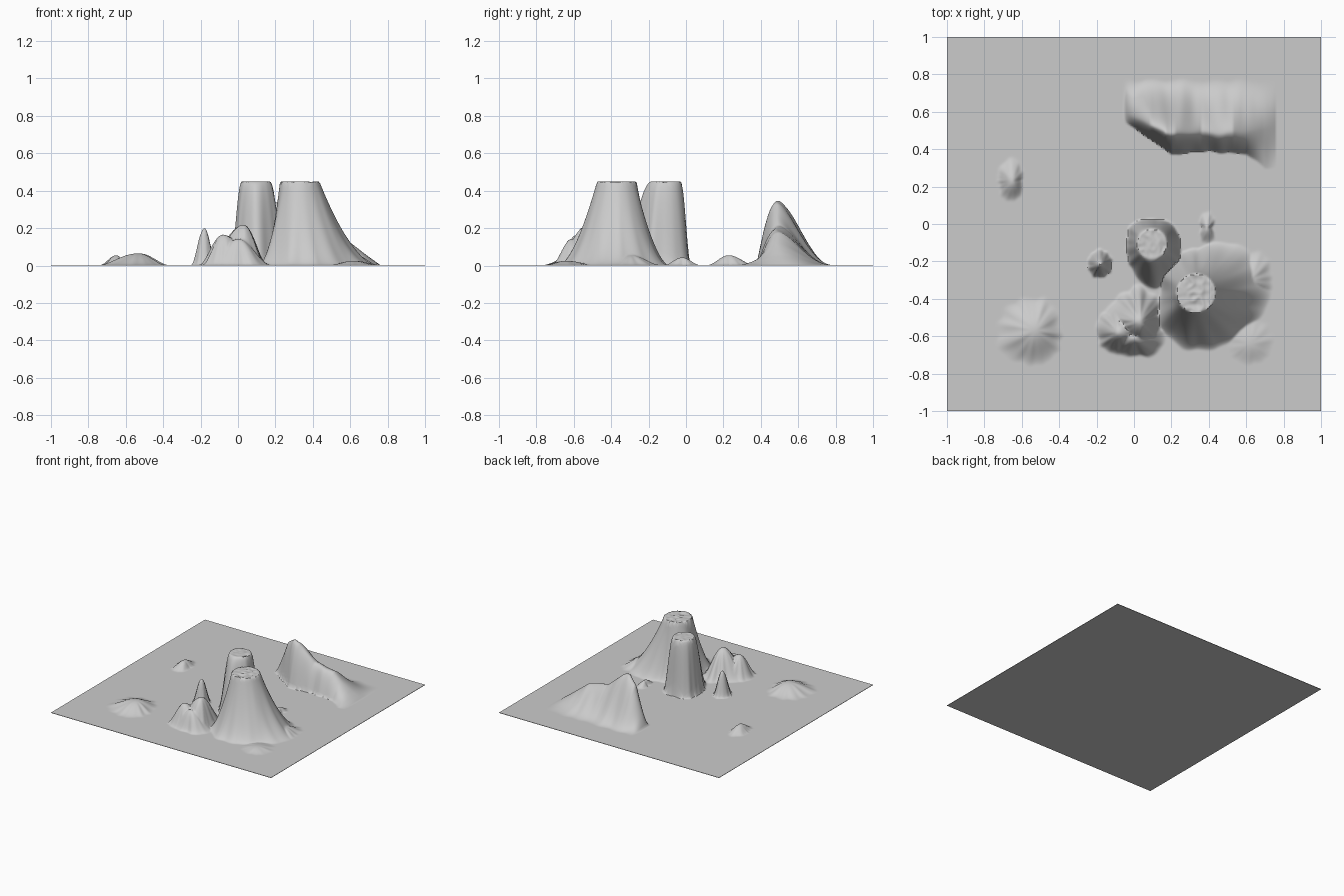
import bpy, bmesh, math
from mathutils import Vector, noise

if "Cube" in bpy.data.objects:
    bpy.data.objects.remove(bpy.data.objects["Cube"])

N = 250          # grid cells per side
GROUND = 0.003   # ground level above the flat underside
TOP = 0.447      # mesas are cut off at this height


# Slope rules: t = 0 at the top edge, 1 at the foot
def mound(t):
    return (1 - t * t) ** 2


def flared(t):
    return (1 - t) ** 1.6


def steep(t):
    return .5 + .5 * math.cos(math.pi * t ** 1.1)


def concave(t):
    return .5 + .5 * math.cos(math.pi * t ** .85)


def bluff(t):
    return (1 - t * t) ** 1.2


def lookup(pts, x):
    """Linear interpolation through (x, value) points."""
    for (x0, v0), (x1, v1) in zip(pts, pts[1:]):
        if x <= x1:
            return v0 + (v1 - v0) * max(0, x - x0) / (x1 - x0)
    return pts[-1][1]


def around(radii, a):
    """Radius at angle a; radii are evenly spaced from east, counter-clockwise."""
    f = (a / math.tau % 1) * len(radii)
    i = int(f) % len(radii)
    u = f - int(f)
    u = u * u * (3 - 2 * u)
    return radii[i] * (1 - u) + radii[(i + 1) % len(radii)] * u


def hill(x, y, cx, cy, h, foot, slope=mound, top=0, flute=.15):
    """Height of one hill; gullies run down it by noise over the angle."""
    dx, dy = x - cx, y - cy
    r = math.hypot(dx, dy)
    if r > .5:
        return 0
    a = math.atan2(dy, dx)
    g = noise.noise(Vector((math.cos(a) * 3 + cx * 9, math.sin(a) * 3 + cy * 9, r * 3)))
    t = (r - top) / (around(foot, a) - top)
    if t <= 0:   # worn mesa top
        return h - .012 * abs(noise.noise(Vector((x * 22, y * 22, 1))))
    return h * slope(min(1, t * (1 + flute * g)))


def mesas(x, y):
    small = hill(x, y, .095, -.105, TOP, (.155, .15, .13, .15, .13, .16, .24, .20), steep, .075)
    large = hill(x, y, .33, -.37, TOP, (.40, .35, .24, .23, .19, .27, .31, .33), flared, .105, .12)
    return max(small, large)


# Low hills: x, y, height, foot radius to east, north, west, south
MOUNDS = [
    (.03, -.52, .215, .12, .19, .19, .19),    # twin peaks by the large mesa
    (-.08, -.58, .162, .18, .16, .125, .12),
    (.0, -.61, .14, .17, .12, .15, .10),
    (-.18, -.215, .197, .065, .08, .07, .075),  # lone spire
    (-.53, -.57, .062, .15, .19, .22, .19),   # low mounds
    (-.65, .23, .052, .055, .12, .08, .11),
    (.62, -.30, .055, .13, .16, .2, .14),
    (.62, -.64, .022, .13, .15, .13, .12),
    (.39, -.02, .04, .03, .09, .03, .09),
]

# Long ridge at the back, described along x
CREST_Z = [(-.05, 0), (.09, .29), (.17, .345), (.22, .33), (.36, .21), (.53, .175), (.69, .05), (.76, 0)]
CREST_Y = [(-.05, .60), (.17, .49), (.6, .49), (.76, .52)]
FRONT_Y = [(-.05, .55), (.2, .375), (.4, .39), (.6, .37), (.7, .30)]


def ridge(x, y):
    if not (-.05 < x < .76 and .25 < y < .8):
        return 0
    crest = lookup(CREST_Y, x) + .012 * noise.noise(Vector((x * 12, 0, 5)))
    g = 1 + .1 * noise.noise(Vector((x * 14, y * 2, 3)))
    if y < crest:
        f = bluff(min(1, g * (crest - y) / (crest - lookup(FRONT_Y, x))))
    else:
        f = concave(min(1, g * (y - crest) / (.77 - crest)))
    return f * lookup(CREST_Z, x)


def height(x, y):
    low = max(hill(x, y, m[0], m[1], m[2], m[3:]) for m in MOUNDS)
    return GROUND + max(low, mesas(x, y), ridge(x, y))


# Terrain: displaced grid with a thin skirt and a flat underside
bm = bmesh.new()
bmesh.ops.create_grid(bm, x_segments=N, y_segments=N, size=1)
for v in bm.verts:
    v.co.z = height(v.co.x, v.co.y)
rim = [e for e in bm.edges if e.is_boundary]
skirt = bmesh.ops.extrude_edge_only(bm, edges=rim)["geom"]
for v in skirt:
    if isinstance(v, bmesh.types.BMVert):
        v.co.z = 0
bmesh.ops.contextual_create(bm, geom=[g for g in skirt if isinstance(g, bmesh.types.BMEdge)])
bmesh.ops.recalc_face_normals(bm, faces=bm.faces)

mesh = bpy.data.meshes.new("terrain")
bm.to_mesh(mesh)
bm.free()
terrain = bpy.data.objects.new("terrain", mesh)
bpy.context.collection.objects.link(terrain)
bpy.context.view_layer.objects.active = terrain
terrain.select_set(True)
bpy.ops.object.shade_smooth_by_angle(angle=math.radians(50))
